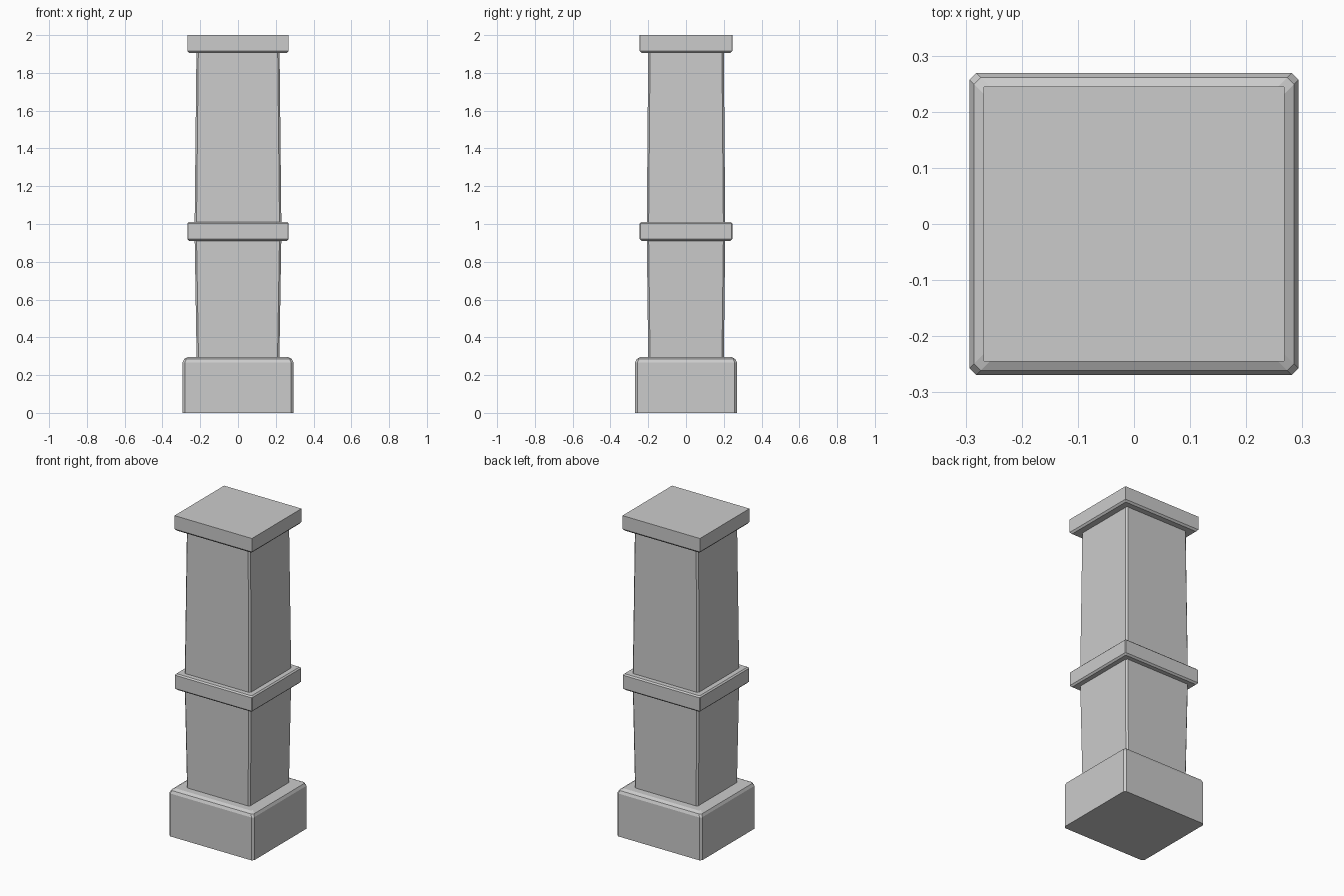
import bpy, bmesh

if "Cube" in bpy.data.objects:
    bpy.data.objects.remove(bpy.data.objects["Cube"])


def loft(name, rings, chamfer):
    """Stack of rectangular rings (half_x, half_y, z) with chamfered corners."""
    bm = bmesh.new()
    loops = []
    for hx, hy, z in rings:
        c = chamfer
        pts = [(hx, hy - c), (hx - c, hy), (c - hx, hy), (-hx, hy - c),
               (-hx, c - hy), (c - hx, -hy), (hx - c, -hy), (hx, c - hy)]
        loops.append([bm.verts.new((x, y, z)) for x, y in pts])
    for a, b in zip(loops, loops[1:]):
        for i in range(8):
            j = (i + 1) % 8
            bm.faces.new((a[i], a[j], b[j], b[i]))
    bm.faces.new(loops[0][::-1])
    bm.faces.new(loops[-1])
    bmesh.ops.recalc_face_normals(bm, faces=bm.faces)
    mesh = bpy.data.meshes.new(name)
    bm.to_mesh(mesh)
    bm.free()
    obj = bpy.data.objects.new(name, mesh)
    bpy.context.collection.objects.link(obj)
    return obj


# Plinth with a wide bevel around its top
loft("plinth", [(0.293, 0.269, 0), (0.293, 0.269, 0.268),
                (0.285, 0.261, 0.285), (0.266, 0.242, 0.295)], 0.012)

# Shaft, slightly swollen at the middle band
loft("shaft", [(0.219, 0.2, 0.28), (0.23, 0.208, 0.96),
               (0.22, 0.2, 1.92)], 0.01)

# Middle band, edges bevelled above and below
loft("middle_band", [(0.258, 0.235, 0.91), (0.268, 0.245, 0.92),
                     (0.268, 0.245, 1.003), (0.26, 0.237, 1.011)], 0.004)

# Cap slab, bevelled underneath, sharp on top
loft("cap", [(0.258, 0.235, 1.905), (0.268, 0.245, 1.916),
             (0.268, 0.245, 2.0)], 0.001)
